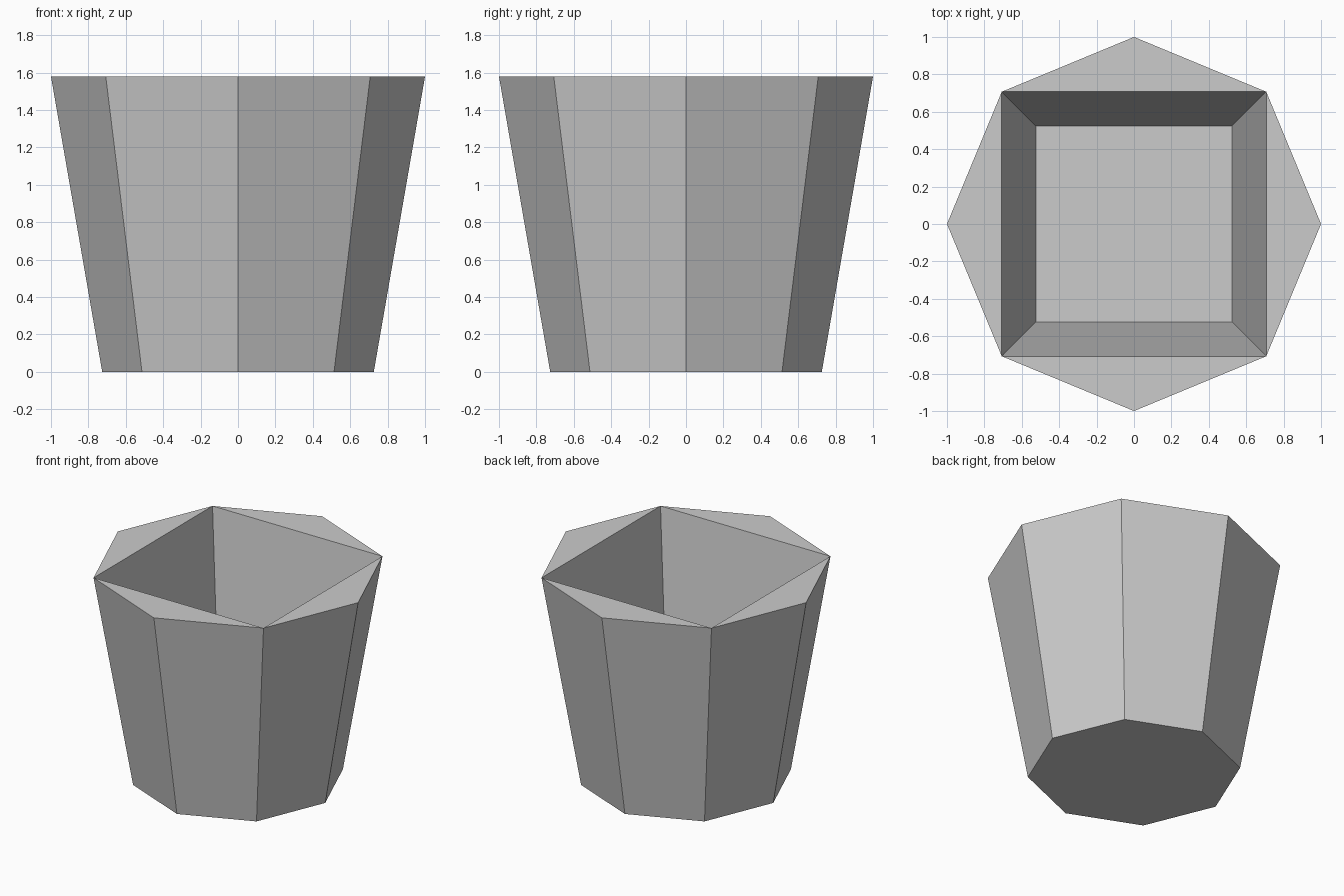
import bpy, bmesh
from math import cos, sin, pi

if "Cube" in bpy.data.objects:
    bpy.data.objects.remove(bpy.data.objects["Cube"])

HEIGHT, FLOOR = 1.58, 0.09
TOP_R, BOTTOM_R = 1.0, 0.726

bm = bmesh.new()


def ring(sides, z, start=0.0):
    """Ring of vertices lying on the tapered wall at height z."""
    r = BOTTOM_R + (TOP_R - BOTTOM_R) * z / HEIGHT
    angles = [start + 2 * pi * i / sides for i in range(sides)]
    return [bm.verts.new((r * cos(a), r * sin(a), z)) for a in angles]


def bridge(lower, upper):
    n = len(lower)
    for i in range(n):
        j = (i + 1) % n
        bm.faces.new((lower[i], lower[j], upper[j], upper[i]))


# Eight-sided tapered outer wall and underside
base = ring(8, 0)
rim = ring(8, HEIGHT)
bridge(base, rim)
bm.faces.new(base[::-1])

# Square tapered cavity, its corners on the diagonal outer edges
corners = rim[1::2]
floor = ring(4, FLOOR, pi / 4)
bridge(corners, floor)
bm.faces.new(floor)

# Four triangular rim pieces between the octagon and the square opening
for i in range(1, 8, 2):
    bm.faces.new((rim[i], rim[(i + 1) % 8], rim[(i + 2) % 8]))

mesh = bpy.data.meshes.new("planter_pot")
bm.to_mesh(mesh)
bm.free()
pot = bpy.data.objects.new("planter_pot", mesh)
bpy.context.collection.objects.link(pot)
